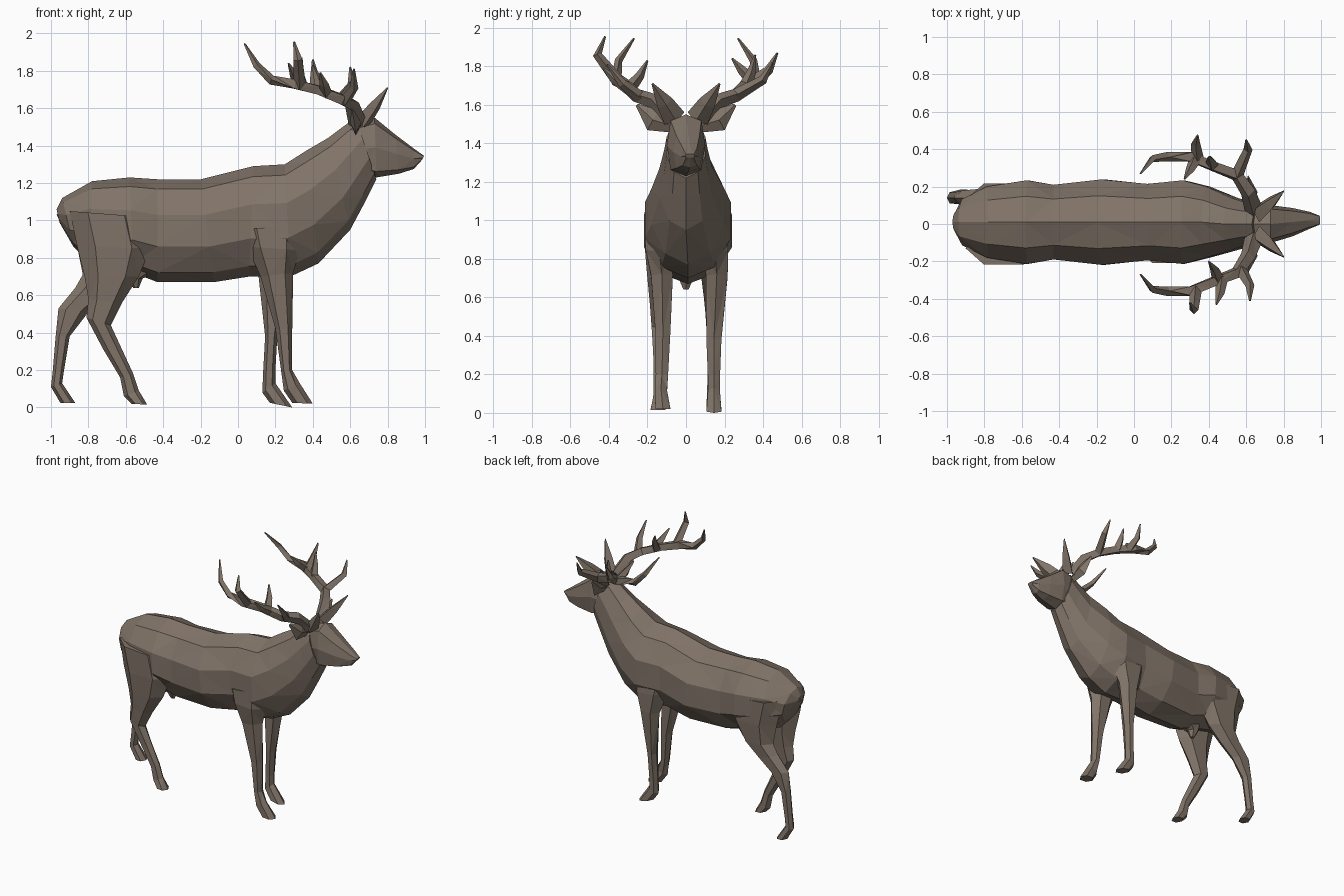
import bpy
import bmesh
from math import cos, sin, pi, copysign
from mathutils import Vector

default_cube = bpy.data.objects.get("Cube")
if default_cube:
    bpy.data.objects.remove(default_cube, do_unlink=True)

# One brown hide colour
hide = bpy.data.materials.new("brown_hide")
hide.use_nodes = True
hide_colour = (0.22, 0.175, 0.14, 1)
hide.diffuse_color = hide_colour
hide_shader = hide.node_tree.nodes["Principled BSDF"]
hide_shader.inputs["Base Color"].default_value = hide_colour
hide_shader.inputs["Roughness"].default_value = 0.9


def skin_rings(name, rings):
    """Bridge a series of equal vertex rings into a closed flat-shaded object."""
    bm = bmesh.new()
    loops = [[bm.verts.new(point) for point in ring] for ring in rings]
    sides = len(loops[0])
    for lower, upper in zip(loops, loops[1:]):
        for i in range(sides):
            j = (i + 1) % sides
            bm.faces.new((lower[i], lower[j], upper[j], upper[i]))
    bm.faces.new(loops[0])
    bm.faces.new(loops[-1])
    # Triangulate for the faceted look
    bmesh.ops.triangulate(bm, faces=bm.faces[:])
    bmesh.ops.recalc_face_normals(bm, faces=bm.faces[:])
    mesh = bpy.data.meshes.new(name)
    bm.to_mesh(mesh)
    bm.free()
    mesh.materials.append(hide)
    part = bpy.data.objects.new(name, mesh)
    bpy.context.collection.objects.link(part)
    return part


def loft(name, sections, sides=10, power=1.0, turn=0.0):
    """Loft rings, each spanning two side-profile points, with a centre y and half width."""
    def rounded(value):
        return copysign(abs(value) ** power, value)

    rings = []
    for ax, az, bx, bz, y, width in sections:
        a, b = Vector((ax, y, az)), Vector((bx, y, bz))
        middle, half = (a + b) / 2, (a - b) / 2
        ring = []
        for i in range(sides):
            angle = 2 * pi * (i + turn) / sides
            sideways = Vector((0, width * rounded(sin(angle)), 0))
            ring.append(middle + half * rounded(cos(angle)) + sideways)
        rings.append(ring)
    return skin_rings(name, rings)


def tube(name, points, radii, mirror=1, sides=4, flatten=1.0):
    """Tapered prong following a path; mirror = -1 puts it on the right."""
    path = [Vector((x, y * mirror, z)) for x, y, z in points]
    rings = []
    for i, (centre, radius) in enumerate(zip(path, radii)):
        along = path[min(i + 1, len(path) - 1)] - path[max(i - 1, 0)]
        along.normalize()
        across = along.cross(Vector((1, 0, 0))).normalized()
        outward = along.cross(across)
        ring = []
        for k in range(sides):
            angle = 2 * pi * k / sides
            ring.append(centre + across * radius * cos(angle)
                        + outward * radius * flatten * sin(angle))
        rings.append(ring)
    return skin_rings(name, rings)


# Trunk and neck: back point, belly point, centre y, half width
loft("body", [
    (-.97, 1.06, -.955, .99, .01, .04),
    (-.94, 1.12, -.88, .86, .01, .13),
    (-.78, 1.21, -.8, .78, .01, .2),
    (-.58, 1.23, -.56, .72, .01, .235),
    (-.43, 1.22, -.43, .67, .01, .21),
    (-.2, 1.22, -.13, .67, .01, .24),
    (.08, 1.29, .06, .7, .01, .215),
    (.25, 1.3, .28, .7, .01, .235),
    (.36, 1.37, .43, .77, .01, .2),
    (.48, 1.44, .6, .95, 0, .145),
    (.56, 1.5, .68, 1.1, 0, .12),
    (.63, 1.55, .74, 1.22, 0, .105),
])

# Wedge-shaped head with a blunt muzzle
loft("head", [
    (.6, 1.51, .68, 1.25, 0, .09),
    (.73, 1.55, .74, 1.23, 0, .1),
    (.84, 1.46, .86, 1.25, .01, .075),
    (.94, 1.385, .94, 1.275, .02, .045),
    (.995, 1.345, .985, 1.325, .02, .025),
], sides=8, power=.65)

# Short tail and belly tuft
loft("tail", [(-.9, 1.13, -.86, 1.1, .01, .05), (-.97, 1.03, -.93, 1, .01, .04),
              (-.9, .9, -.86, .9, .01, .02)], sides=6)
loft("belly_tuft", [(-.62, .76, -.42, .72, 0, .07), (-.59, .69, -.51, .69, 0, .04),
                    (-.56, .64, -.53, .64, 0, .015)], sides=6)


def leg(name, side, profile, offsets, widths):
    """Leg from rear and front profile points, top to hoof."""
    sections = [(*edge, side * y, width)
                for edge, y, width in zip(profile, offsets, widths)]
    loft(name, sections, sides=6)


# Hind legs, the left one stretched backwards
hind_top = [(-.9, 1.05, -.51, 1.02), (-.86, .86, -.47, .85)]
hind_offsets = (.13, .14, .14, .14, .14, .14, .14, .14, .145)
hind_widths = (.1, .085, .07, .055, .045, .035, .032, .035, .045)
leg("right_hind_leg", -1, hind_top + [
    (-.82, .7, -.53, .7), (-.8, .58, -.62, .56), (-.81, .48, -.68, .44),
    (-.72, .31, -.62, .31), (-.63, .16, -.56, .18),
    (-.61, .06, -.53, .09), (-.57, .02, -.485, .015),
], hind_offsets, hind_widths)
leg("left_hind_leg", 1, hind_top + [
    (-.83, .71, -.58, .7), (-.87, .64, -.7, .59), (-.96, .53, -.8, .51),
    (-.975, .38, -.9, .38), (-.99, .2, -.93, .2),
    (-1, .11, -.94, .13), (-.95, .025, -.87, .025),
], hind_offsets, hind_widths)

# Front legs
fore_top = [(.02, .95, .34, .98), (.05, .86, .33, .84)]
fore_widths = (.08, .08, .065, .045, .037, .036, .045)
leg("right_front_leg", -1, fore_top + [
    (.12, .7, .295, .72), (.2, .42, .29, .42), (.23, .2, .29, .2),
    (.245, .09, .33, .13), (.29, .025, .4, .02),
], (.14, .14, .125, .12, .125, .13, .12), fore_widths)
leg("left_front_leg", 1, fore_top + [
    (.11, .7, .27, .72), (.145, .38, .21, .38), (.135, .2, .2, .2),
    (.13, .08, .2, .13), (.17, .025, .29, 0),
], (.14, .15, .16, .145, .145, .145, .145), fore_widths)

# Ears, forward prongs and main antler beams, mirrored
for label, side in (("left", 1), ("right", -1)):
    tube(label + "_ear", [(.63, .07, 1.49), (.63, .17, 1.52), (.61, .255, 1.6)],
         (.035, .06, .008), side, flatten=.5)
    tube(label + "_brow_prong", [(.67, .06, 1.53), (.73, .11, 1.61), (.8, .175, 1.71)],
         (.06, .045, .005), side, flatten=.7)
    tube(label + "_antler_beam", [
        (.64, .08, 1.52), (.61, .17, 1.62), (.55, .26, 1.65), (.42, .31, 1.7),
        (.3, .36, 1.73), (.18, .36, 1.75), (.1, .35, 1.83), (.035, .27, 1.945),
    ], (.05, .04, .035, .032, .035, .026, .02, .005), side)

# Antler tines, slightly different on each side
left_tines = [
    [(.34, .35, 1.72), (.33, .43, 1.78), (.34, .475, 1.87)],
    [(.55, .26, 1.65), (.61, .4, 1.73), (.6, .45, 1.82)],
    [(.42, .31, 1.7), (.41, .34, 1.77), (.4, .36, 1.86)],
    [(.33, .35, 1.72), (.3, .29, 1.78), (.27, .24, 1.84)],
]
right_tines = [
    [(.33, .35, 1.72), (.32, .46, 1.86), (.3, .42, 1.955)],
    [(.57, .24, 1.64), (.62, .33, 1.71), (.62, .41, 1.81)],
    [(.47, .29, 1.68), (.46, .37, 1.73), (.44, .43, 1.79)],
    [(.45, .29, 1.69), (.43, .24, 1.75), (.4, .2, 1.83)],
]
for label, side, tines in (("left", 1, left_tines), ("right", -1, right_tines)):
    for number, path in enumerate(tines, start=1):
        tube(f"{label}_antler_tine_{number}", path, (.034, .024, .005), side)
